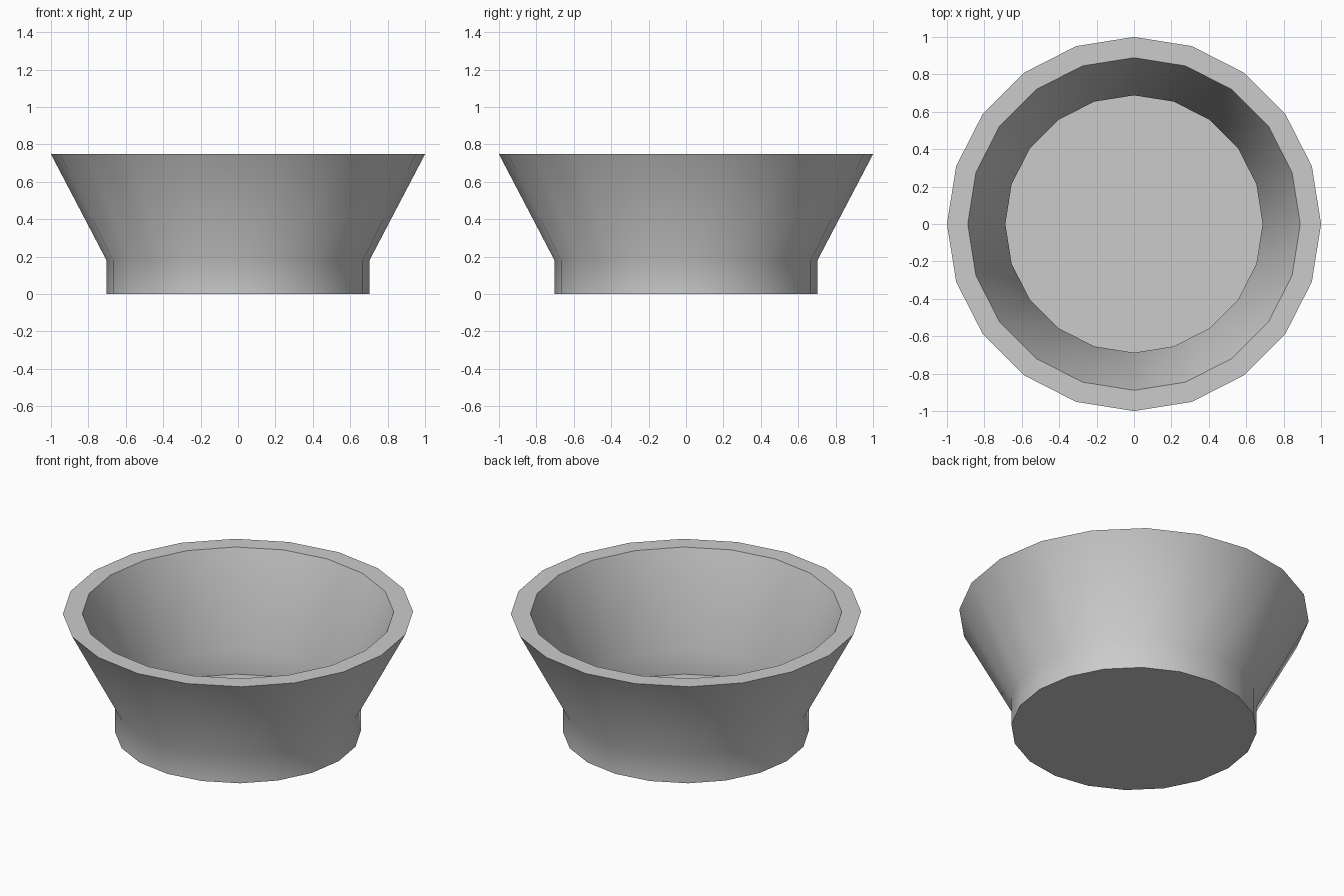
import bpy, bmesh
from math import cos, sin, tau, radians

if "Cube" in bpy.data.objects:
    bpy.data.objects.remove(bpy.data.objects["Cube"])

SIDES = 20
# Radius and height, from outer base edge up over the rim to the inner floor
PROFILE = [(0.702, 0), (0.702, 0.178), (1.0, 0.747),
           (0.889, 0.747), (0.688, 0.185), (0.688, 0.04)]

# Bowl: revolved profile closed with a flat base and floor
bm = bmesh.new()
rings = [[bm.verts.new((r * cos(tau * i / SIDES), r * sin(tau * i / SIDES), z))
          for i in range(SIDES)] for r, z in PROFILE]
for low, high in zip(rings, rings[1:]):
    for i in range(SIDES):
        j = (i + 1) % SIDES
        bm.faces.new((low[i], low[j], high[j], high[i]))
bm.faces.new(rings[0][::-1])
bm.faces.new(rings[-1])

mesh = bpy.data.meshes.new("bowl")
bm.to_mesh(mesh)
bm.free()
bowl = bpy.data.objects.new("bowl", mesh)
bpy.context.collection.objects.link(bowl)

# Smooth sides with crisp rim, base and floor edges
bpy.context.view_layer.objects.active = bowl
bowl.select_set(True)
bpy.ops.object.shade_smooth_by_angle(angle=radians(30))
